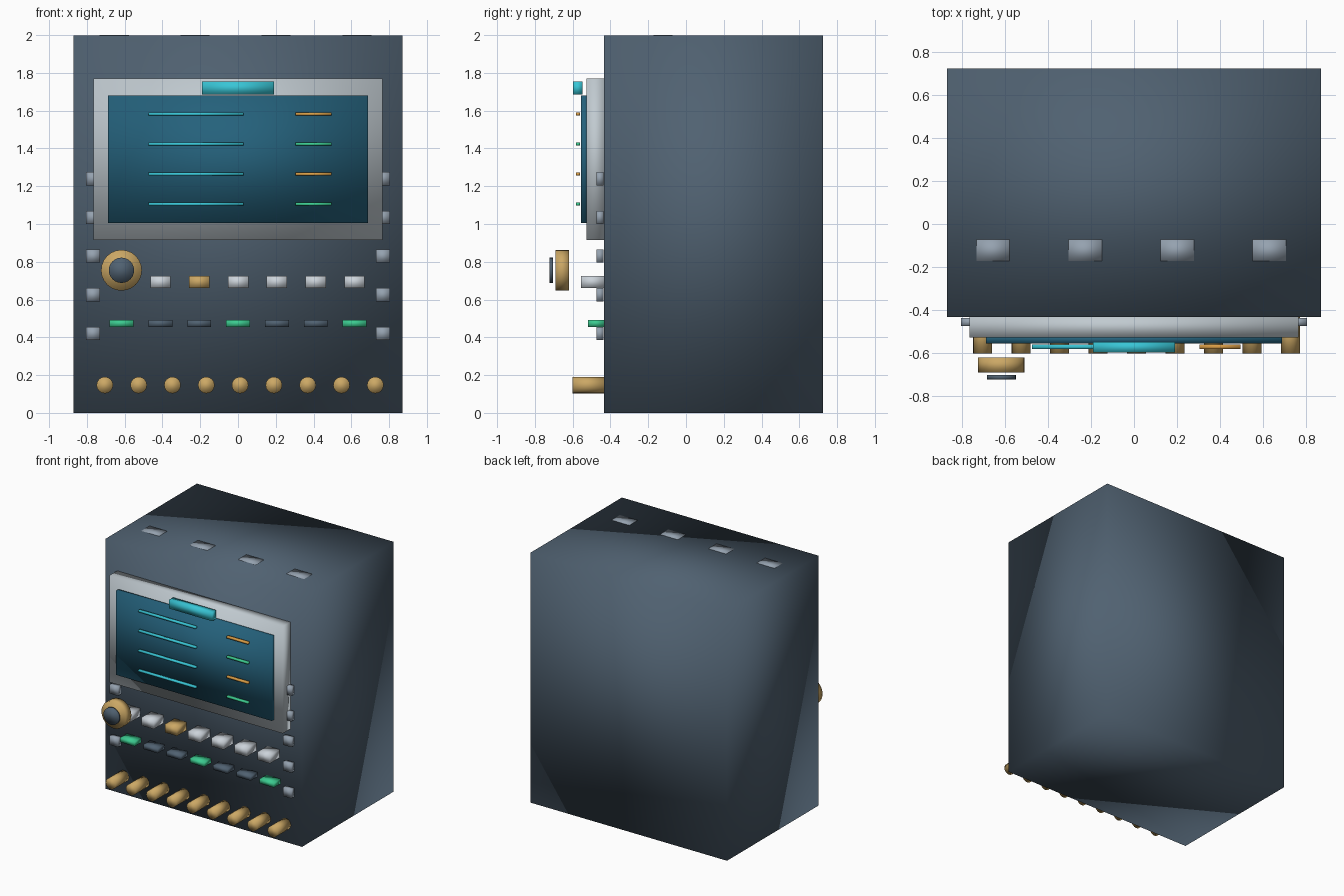
import bpy
import math

if "Cube" in bpy.data.objects:
    bpy.data.objects.remove(bpy.data.objects["Cube"], do_unlink=True)


def material(name, *rgb):
    mat = bpy.data.materials.new(name)
    mat.use_nodes = True
    mat.diffuse_color = (*rgb, 1)
    mat.node_tree.nodes["Principled BSDF"].inputs["Base Color"].default_value = (*rgb, 1)
    return mat


SLATE = material("slate", 0.08, 0.12, 0.165)
SILVER = material("silver", 0.53, 0.59, 0.63)
WHITE = material("pale grey", 0.6, 0.65, 0.7)
STEEL = material("steel grey", 0.3, 0.36, 0.43)
SCREEN = material("deep teal", 0.018, 0.12, 0.2)
CYAN = material("cyan", 0.04, 0.56, 0.67)
GOLD = material("gold", 0.6, 0.39, 0.13)
GREEN = material("green", 0.045, 0.6, 0.28)
ORANGE = material("orange", 0.7, 0.34, 0.06)


def finish(name, mat):
    obj = bpy.context.object
    obj.name = name
    obj.data.materials.append(mat)
    bpy.ops.object.transform_apply(location=False, rotation=True, scale=True)
    bpy.ops.object.shade_smooth()
    return obj


def box(name, mat, x, y, z):
    """Box spanning the given (low, high) ranges."""
    bpy.ops.mesh.primitive_cube_add(size=1, location=[sum(r) / 2 for r in (x, y, z)])
    bpy.context.object.scale = [r[1] - r[0] for r in (x, y, z)]
    return finish(name, mat)


def around(centre, size):
    return (centre - size / 2, centre + size / 2)


def disc(name, mat, x, z, radius, y, sides):
    """Cylinder lying along y."""
    bpy.ops.mesh.primitive_cylinder_add(
        vertices=sides, radius=radius, depth=y[1] - y[0],
        location=(x, sum(y) / 2, z), rotation=(math.pi / 2, 0, 0))
    return finish(name, mat)


FRONT = -0.433

# Cabinet
box("cabinet", SLATE, (-0.87, 0.87), (FRONT, 0.724), (0, 1.997))

# Display: frame, screen and top tab
box("screen_frame", SILVER, (-0.766, 0.766), (-0.528, FRONT + 0.005), (0.915, 1.77))
box("screen", SCREEN, (-0.688, 0.688), (-0.556, -0.52), (1.005, 1.68))
box("screen_tab", CYAN, (-0.19, 0.19), (-0.598, -0.548), (1.685, 1.755))

# Lines on the display
for i in range(4):
    z = around(1.582 - 0.159 * i, 0.015)
    box(f"long_line_{i}", CYAN, (-0.475, 0.03), (-0.582, -0.56), z)
    box(f"short_line_{i}", GREEN if i % 2 else ORANGE, (0.305, 0.495), (-0.582, -0.56), z)

# Two rows of buttons
for i in range(7):
    x = -0.616 + 0.2055 * i
    box(f"button_{i}", GOLD if i == 2 else WHITE,
        around(x, 0.108), (-0.555, FRONT), (0.66, 0.725))
    box(f"key_{i}", SLATE if i % 3 else GREEN,
        around(x, 0.126), (-0.518, FRONT), (0.455, 0.492))

# Dial
disc("dial", GOLD, -0.617, 0.755, 0.108, (-0.69, -0.62), 24)
disc("dial_cap", SLATE, -0.617, 0.755, 0.067, (-0.723, -0.703), 24)

# Row of plugs along the bottom
for i in range(9):
    disc(f"plug_{i}", GOLD, -0.705 + 0.179 * i, 0.147, 0.044, (-0.602, FRONT), 16)

# Side brackets
for side, word in ((1, "left"), (-1, "right")):
    for i in range(5):
        box(f"{word}_bracket_{i}", STEEL, around(0.767 * side, 0.074),
            (-0.475, -0.438), around(0.42 + 0.205 * i, 0.07))

# Vents on the top
for i in range(4):
    box(f"top_vent_{i}", STEEL, around(-0.655 + 0.428 * i, 0.154),
        (-0.173, -0.072), (1.99, 2.0))
